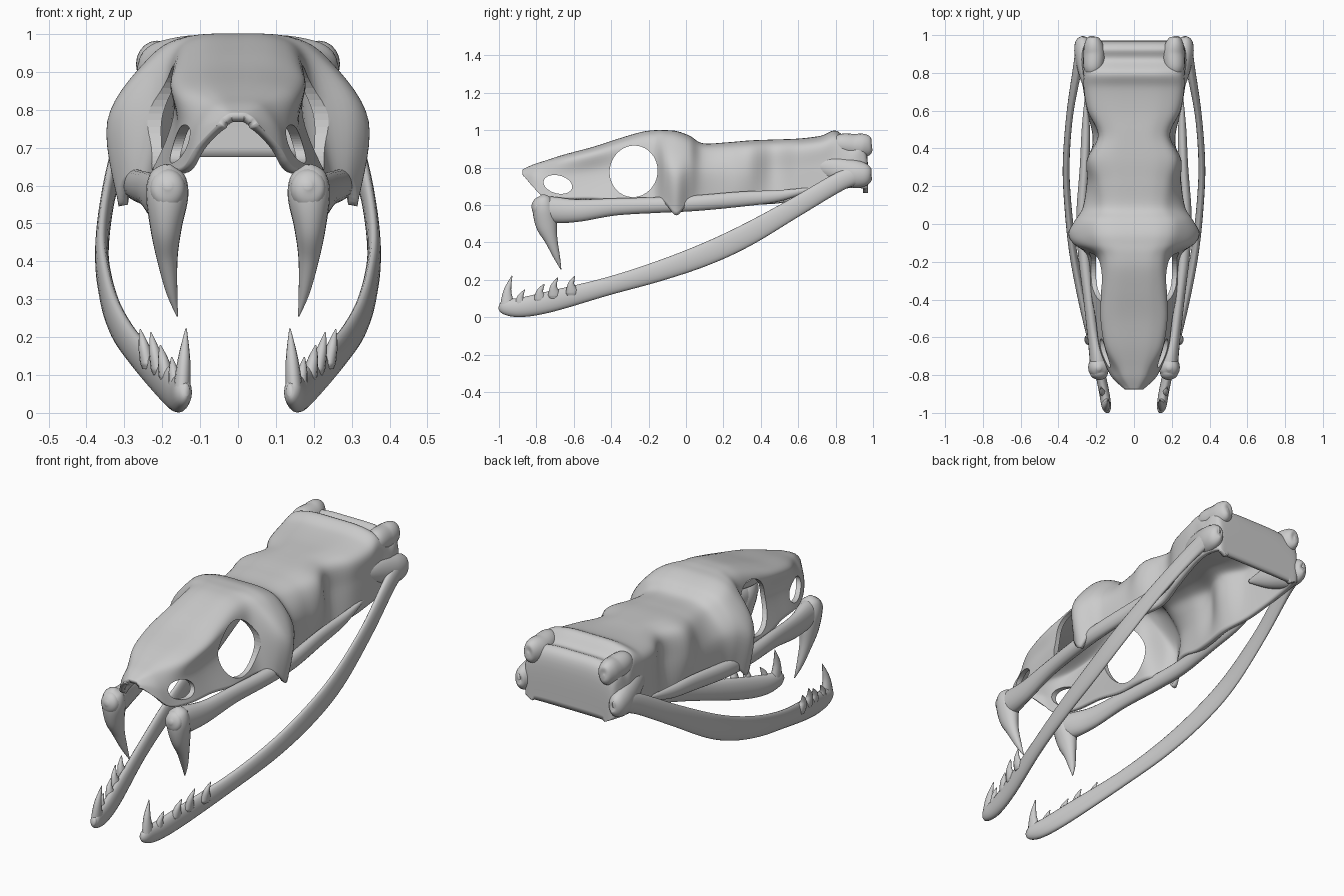
import bpy, bmesh, math
from mathutils import Vector

def catmull(pts, n):
    """Smooth interpolation through tuples of any length."""
    out = []
    P = [pts[0]] + list(pts) + [pts[-1]]
    for i in range(1, len(P) - 2):
        a, b, c, d = P[i - 1:i + 3]
        for k in range(n):
            t = k / n
            out.append(tuple(0.5 * (2 * q + (r - p) * t + (2 * p - 5 * q + 4 * r - s) * t * t
                       + (3 * q - p - 3 * r + s) * t ** 3) for p, q, r, s in zip(a, b, c, d)))
    out.append(tuple(pts[-1]))
    return out

def loft(name, rings, closed):
    bm = bmesh.new()
    rows = [[bm.verts.new(p) for p in r] for r in rings]
    m = len(rows[0])
    for a, b in zip(rows, rows[1:]):
        for j in range(m if closed else m - 1):
            k = (j + 1) % m
            bm.faces.new((a[j], a[k], b[k], b[j]))
    if closed:
        bm.faces.new(rows[0])
        bm.faces.new(rows[-1])
        bmesh.ops.recalc_face_normals(bm, faces=bm.faces)
    me = bpy.data.meshes.new(name)
    bm.to_mesh(me)
    bm.free()
    ob = bpy.data.objects.new(name, me)
    bpy.context.collection.objects.link(ob)
    for p in me.polygons:
        p.use_smooth = True
    return ob

def tube(name, pts, n=7, seg=20):
    """Mirrored elliptical tube; points are x, y, z, half width, half height."""
    path = catmull(pts, n)
    rings = []
    for i, p in enumerate(path):
        c = Vector(p[:3])
        t = (Vector(path[min(i + 1, len(path) - 1)][:3]) - Vector(path[max(i - 1, 0)][:3])).normalized()
        side = (Vector((1, 0, 0)) - t * t.x).normalized()
        up = side.cross(t)
        w, h = max(p[3], .002), max(p[4], .002)
        rings.append([c + side * w * math.cos(a) + up * h * math.sin(a)
                      for a in (2 * math.pi * k / seg for k in range(seg))])
    ob = loft(name, rings, True)
    ob.modifiers.new("mirror", 'MIRROR').use_mirror_merge = False
    return ob

def hole(name, y, z, ry, rz, tilt):
    """Elliptical cutter running across the skull."""
    bpy.ops.mesh.primitive_cylinder_add(vertices=48, radius=1, depth=2, location=(0, y, z))
    c = bpy.context.object
    c.name = name
    for v in c.data.vertices:
        a, b, d = v.co
        v.co = (d, a * ry * math.cos(tilt) - b * rz * math.sin(tilt),
                a * ry * math.sin(tilt) + b * rz * math.cos(tilt))
    c.hide_render = True
    c.hide_set(True)
    return c

# Cranium shell: y, top z, top half width, mid half width, bottom half width, bottom z
stations = [
    (-.875, .79, .025, .04, .05, .765), (-.82, .815, .065, .095, .11, .70),
    (-.76, .835, .095, .125, .145, .645), (-.65, .87, .15, .155, .185, .635),
    (-.50, .91, .175, .165, .205, .635), (-.36, .955, .17, .175, .23, .62),
    (-.24, .99, .165, .19, .235, .62), (-.165, 1.0, .175, .215, .25, .62),
    (-.11, 1.0, .215, .31, .30, .605), (-.05, .995, .24, .345, .315, .545),
    (.02, .97, .23, .31, .29, .62),
    (.09, .93, .19, .265, .265, .64), (.22, .935, .20, .245, .25, .61),
    (.34, .945, .225, .25, .23, .60), (.47, .95, .18, .195, .22, .61),
    (.60, .955, .235, .245, .25, .63), (.72, .97, .255, .265, .27, .66),
    (.80, .998, .25, .27, .28, .68), (.87, .945, .25, .28, .28, .69),
    (.93, .955, .25, .27, .27, .69), (.968, .89, .23, .25, .25, .685),
    (.972, .675, .19, .20, .21, .665)]
rings = []
for y, zt, wt, wm, wb, zb in catmull(stations, 6):
    h = zt - zb
    half = catmull([(0, zt), (wt * .6, zt - h * .015), (wt, zt - h * .14), (wm, zb + h * .5), (wb, zb)], 7)
    rings.append([(-x, y, z) for x, z in reversed(half[1:])] + [(x, y, z) for x, z in half])
cranium = loft("cranium", rings, False)
if max(cranium.data.polygons, key=lambda p: p.center.z).normal.z < 0:
    cranium.data.flip_normals()
sol = cranium.modifiers.new("shell", 'SOLIDIFY')
sol.thickness = .025
sol.offset = -1
for cutter in (hole("eye_cutter", -.28, .78, .128, .138, -.2),
               hole("nostril_cutter", -.685, .71, .078, .048, -.25)):
    b = cranium.modifiers.new("opening", 'BOOLEAN')
    b.object = cutter
    b.solver = 'EXACT'

# Rear corner knobs and jaw joints, sunk into the cranium
tube("rear_knob", [(.21, .76, .93, .01, .01), (.215, .82, .925, .05, .055), (.21, .90, .915, .058, .065),
                   (.215, .95, .915, .05, .065), (.22, .985, .91, .03, .045), (.22, .995, .91, .005, .01)])
tube("jaw_joint", [(.22, .64, .82, .01, .01), (.24, .76, .80, .04, .06), (.26, .88, .77, .052, .075),
                   (.27, .95, .76, .045, .065), (.27, .985, .755, .025, .04), (.27, .992, .755, .004, .006)])

# Upper jaw bars running back under the cranium
tube("upper_jaw_bar", [(.185, -.825, .60, .01, .01), (.185, -.80, .595, .045, .05), (.19, -.72, .575, .045, .07),
                       (.215, -.58, .57, .033, .06), (.24, -.38, .59, .03, .046), (.265, -.15, .60, .032, .042),
                       (.275, .05, .61, .03, .042), (.262, .3, .632, .025, .04), (.255, .5, .65, .022, .03),
                       (.255, .68, .69, .005, .006)])

# Fangs
tube("fang", [(.185, -.765, .655, .01, .01), (.187, -.762, .63, .045, .045), (.187, -.76, .575, .056, .06),
              (.19, -.745, .49, .042, .056), (.187, -.72, .41, .028, .034), (.175, -.69, .32, .015, .017),
              (.16, -.668, .255, .002, .002)])

# Lower jaws
tube("lower_jaw", [(.135, -.997, .06, .008, .015), (.145, -.97, .055, .024, .04), (.16, -.88, .053, .027, .052),
                   (.195, -.72, .085, .025, .056), (.27, -.42, .165, .022, .048), (.322, -.15, .245, .021, .054),
                   (.35, .1, .335, .019, .06), (.359, .32, .437, .018, .06), (.34, .58, .585, .018, .052),
                   (.30, .82, .725, .024, .05), (.28, .93, .765, .028, .05), (.275, .99, .765, .008, .03)])

# Lower teeth: base and tip of each, flared at the root and bowed backwards
teeth = [((.148, -.955, .06), (.137, -.93, .222), .03), ((.165, -.885, .07), (.175, -.862, .147), .024),
         ((.19, -.78, .10), (.205, -.757, .178), .026), ((.212, -.705, .12), (.23, -.685, .212), .025),
         ((.24, -.61, .135), (.258, -.594, .22), .025)]
for i, (b, t, r) in enumerate(teeth):
    mid = [(p + q) / 2 for p, q in zip(b, t)]
    tube("lower_tooth_%d" % (i + 1), [(b[0], b[1], b[2] - .02, r * .5, r), (*b, r * .75, r * 1.3),
                                      (mid[0], mid[1] - .012, mid[2], r * .55, r * .7), (*t, .002, .002)], seg=12)
